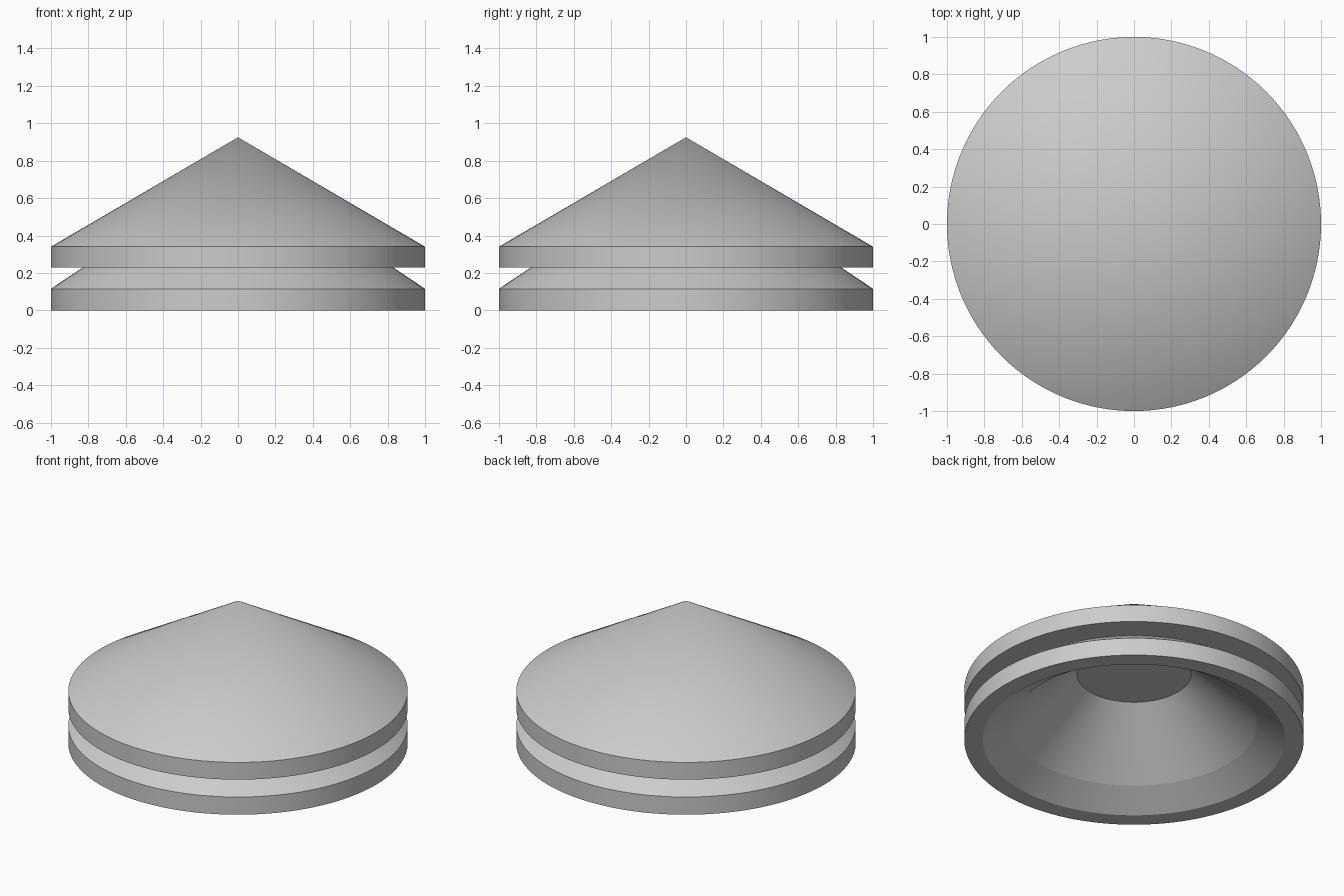
import bpy, bmesh, math

if "Cube" in bpy.data.objects:
    bpy.data.objects.remove(bpy.data.objects["Cube"])

SEGMENTS = 128

grey = bpy.data.materials.new("light grey")
grey.diffuse_color = (0.6, 0.6, 0.6, 1)
grey.use_nodes = True
grey.node_tree.nodes["Principled BSDF"].inputs["Base Color"].default_value = grey.diffuse_color


def lathe(name, profile):
    """Revolve an (r, z) profile about z; points on the axis become poles."""
    bm = bmesh.new()
    rings = []
    for r, z in profile:
        if r == 0:
            rings.append([bm.verts.new((0, 0, z))] * SEGMENTS)
        else:
            rings.append([bm.verts.new((r * math.cos(a), r * math.sin(a), z))
                          for a in (2 * math.pi * i / SEGMENTS for i in range(SEGMENTS))])
    for low, high in zip(rings, rings[1:]):
        for i in range(SEGMENTS):
            j = (i + 1) % SEGMENTS
            corners = dict.fromkeys((low[i], low[j], high[j], high[i]))
            bm.faces.new(list(corners))
    bmesh.ops.recalc_face_normals(bm, faces=bm.faces)
    mesh = bpy.data.meshes.new(name)
    bm.to_mesh(mesh)
    bm.free()
    mesh.materials.append(grey)
    obj = bpy.data.objects.new(name, mesh)
    bpy.context.collection.objects.link(obj)
    bpy.ops.object.select_all(action='DESELECT')
    obj.select_set(True)
    bpy.context.view_layer.objects.active = obj
    bpy.ops.object.shade_smooth_by_angle(angle=math.radians(6))


# Conical cap with a straight rim and a flat underside above the groove;
# its hollow centre ends in a flat ceiling
# Skirt: straight rim, sloped shoulder, and the conical recess underneath
lathe("roof_and_skirt", [
    (0, 0.925), (1, 0.34), (1, 0.228), (0.832, 0.228),
    (1, 0.115), (1, 0), (0.89, 0),
    (0.725, 0.107), (0.337, 0.45), (0, 0.45),
])
